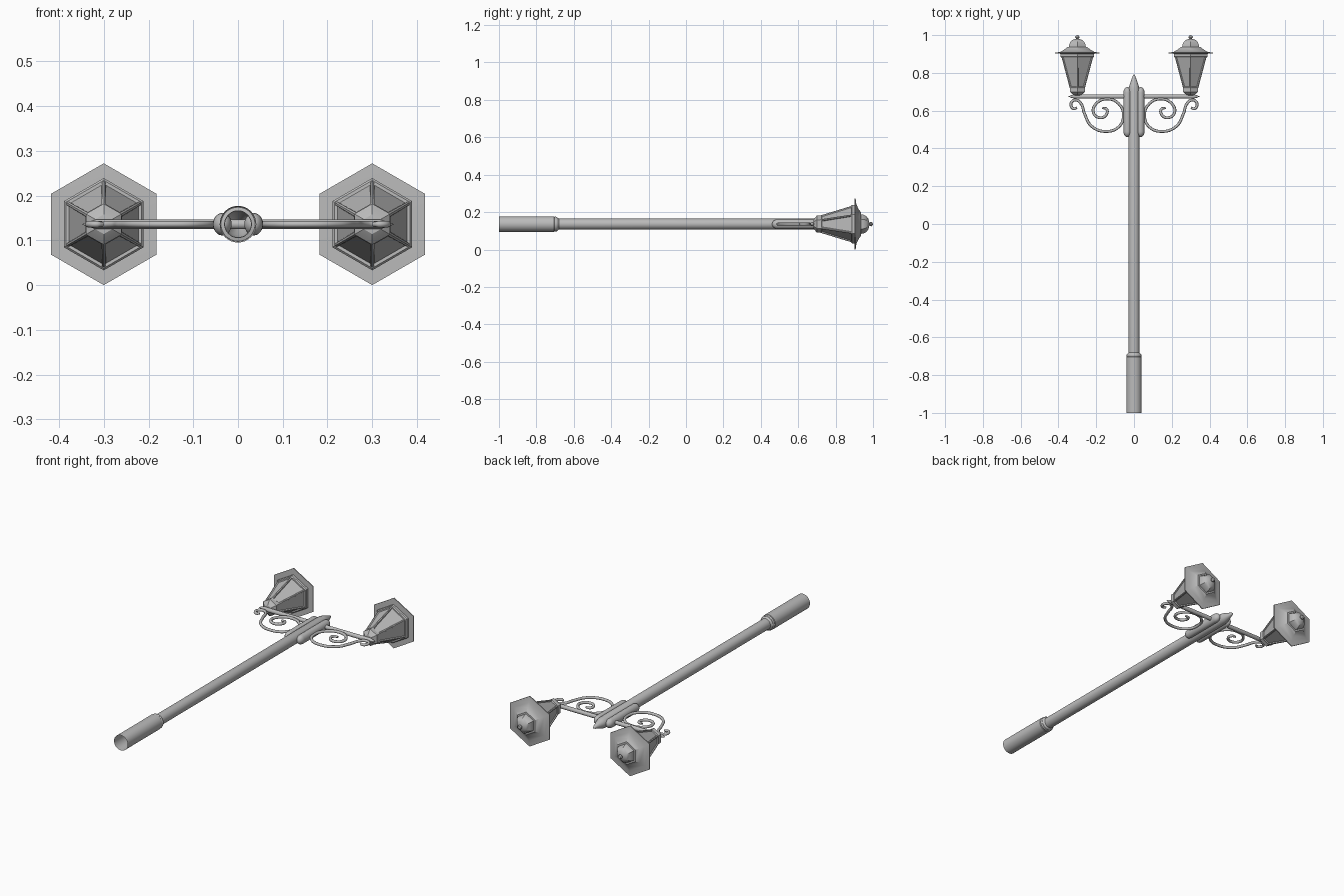
import bpy, bmesh, math

if "Cube" in bpy.data.objects:
    bpy.data.objects.remove(bpy.data.objects["Cube"], do_unlink=True)

CZ = 0.136      # height of the lying post axis
LAMP_X = 0.30   # lantern offset from the post

metal = bpy.data.materials.new("grey_metal")
metal.use_nodes = True
GREY = (0.5, 0.5, 0.5, 1)
metal.diffuse_color = GREY
metal.node_tree.nodes["Principled BSDF"].inputs["Base Color"].default_value = GREY


def smooth(obj, angle=30):
    bpy.ops.object.select_all(action='DESELECT')
    obj.select_set(True)
    bpy.context.view_layer.objects.active = obj
    bpy.ops.object.shade_smooth_by_angle(angle=math.radians(angle))


def lathe(name, profile, sides=32, x=0, flat_x=1, flat_z=1, along_x=False, inset=None):
    """Turn (radius, position) pairs around the y axis, or the x axis."""
    bm = bmesh.new()
    rings = []
    for r, t in profile:
        ring = []
        for k in range(1 if r == 0 else sides):
            a = math.pi / 2 + math.tau * k / sides
            u, w = r * math.cos(a) * flat_x, r * math.sin(a) * flat_z
            ring.append(bm.verts.new((t, u, w) if along_x else (u, t, w)))
        rings.append(ring)
    for lo, hi in zip(rings, rings[1:]):
        for k in range(sides):
            n = (k + 1) % sides
            if len(lo) == 1:
                bm.faces.new((lo[0], hi[k], hi[n]))
            elif len(hi) == 1:
                bm.faces.new((lo[k], lo[n], hi[0]))
            else:
                bm.faces.new((lo[k], lo[n], hi[n], hi[k]))
    bmesh.ops.recalc_face_normals(bm, faces=bm.faces[:])
    if inset:
        panes = [f for f in bm.faces if len(f.verts) == 4]
        bmesh.ops.inset_individual(bm, faces=panes, thickness=inset[0], depth=0)
        bmesh.ops.inset_individual(bm, faces=panes, thickness=inset[1], depth=-inset[1])
    mesh = bpy.data.meshes.new(name)
    bm.to_mesh(mesh)
    bm.free()
    mesh.materials.append(metal)
    obj = bpy.data.objects.new(name, mesh)
    bpy.context.collection.objects.link(obj)
    obj.location = (x, 0.675 if along_x else 0, CZ)
    smooth(obj)
    return obj


def scroll(name, points, side):
    """Round wrought bar along a smooth path, thinner at its two ends."""
    curve = bpy.data.curves.new(name, 'CURVE')
    curve.dimensions = '3D'
    curve.bevel_depth = 0.0075
    curve.bevel_resolution = 2
    curve.resolution_u = 8
    curve.use_fill_caps = True
    spline = curve.splines.new('BEZIER')
    spline.bezier_points.add(len(points) - 1)
    for p, (px, py) in zip(spline.bezier_points, points):
        p.co = (side * px, py, CZ)
        p.handle_left_type = p.handle_right_type = 'AUTO'
    spline.bezier_points[0].radius = spline.bezier_points[-1].radius = 0.7
    curve.materials.append(metal)
    obj = bpy.data.objects.new(name, curve)
    bpy.context.collection.objects.link(obj)
    bpy.ops.object.select_all(action='DESELECT')
    obj.select_set(True)
    bpy.context.view_layer.objects.active = obj
    bpy.ops.object.convert(target='MESH')
    smooth(bpy.context.object, 60)


# Hollow post: wide open base sleeve, collar, long shaft and pointed tip
lathe("post", [(0.041, -1), (0.041, -0.705), (0.037, -0.70), (0.037, -0.69),
               (0.029, -0.68), (0.029, 0.715), (0.024, 0.735),
               (0.008, 0.78), (0, 0.795)])
lathe("post_collar", [(0.03, -0.705), (0.038, -0.703), (0.04, -0.697),
                      (0.038, -0.69), (0.029, -0.688)])

# Cross arm with tapered ends
lathe("cross_arm", [(0, -0.349), (0.006, -0.335), (0.011, -0.315),
                    (0.011, 0.315), (0.006, 0.335), (0, 0.349)], 16, along_x=True)

# Scroll path: hook below the arm end, sweep, then inward spiral
path = [(0.302, 0.617), (0.317, 0.610), (0.333, 0.625), (0.328, 0.648),
        (0.306, 0.656), (0.281, 0.638), (0.262, 0.585), (0.225, 0.518),
        (0.148, 0.490), (0.080, 0.515), (0.056, 0.575), (0.080, 0.636),
        (0.143, 0.662), (0.200, 0.637), (0.215, 0.590), (0.183, 0.563),
        (0.148, 0.577), (0.145, 0.608), (0.168, 0.614)]

# Capsule profile for the side bosses
R, LOW, HIGH = 0.021, 0.46, 0.725
arc = [i * math.pi / 12 for i in range(7)]
capsule = [(R * math.sin(a), LOW + 0.03 * (1 - math.cos(a))) for a in arc]
capsule += [(R * math.sin(a), HIGH - 0.03 * (1 - math.cos(a))) for a in reversed(arc)]
capsule[0], capsule[-1] = (0, LOW), (0, HIGH)

for side, label in ((1, "left"), (-1, "right")):
    x = side * LAMP_X
    lathe(label + "_boss", capsule, 24, side * 0.035, flat_z=1.2)
    scroll(label + "_scroll", path, side)

    # Hexagonal lantern: foot, panelled body, rim, roof, dome and finial
    lathe(label + "_lantern_foot", [(0, 0.68), (0.022, 0.682), (0.034, 0.69),
          (0.046, 0.70), (0.046, 0.718), (0.04, 0.722), (0, 0.722)], 6, x)
    lathe(label + "_lantern_body", [(0, 0.718), (0.046, 0.718), (0.098, 0.888),
          (0, 0.888)], 6, x, inset=(0.007, 0.005))
    lathe(label + "_lantern_rim", [(0, 0.882), (0.098, 0.882), (0.103, 0.887),
          (0.103, 0.9), (0, 0.9)], 6, x)
    lathe(label + "_lantern_roof", [(0, 0.899), (0.136, 0.902), (0.136, 0.907),
          (0.105, 0.911), (0.08, 0.923), (0.062, 0.936), (0, 0.938)], 6, x)
    lathe(label + "_lantern_dome", [(0.052, 0.934), (0.051, 0.946), (0.044, 0.962),
          (0.03, 0.974), (0.01, 0.98), (0, 0.98)], 6, x)
    lathe(label + "_lantern_finial", [(0.006, 0.976), (0.006, 0.982), (0.011, 0.986),
          (0.012, 0.991), (0.008, 0.997), (0, 1.0)], 12, x)
